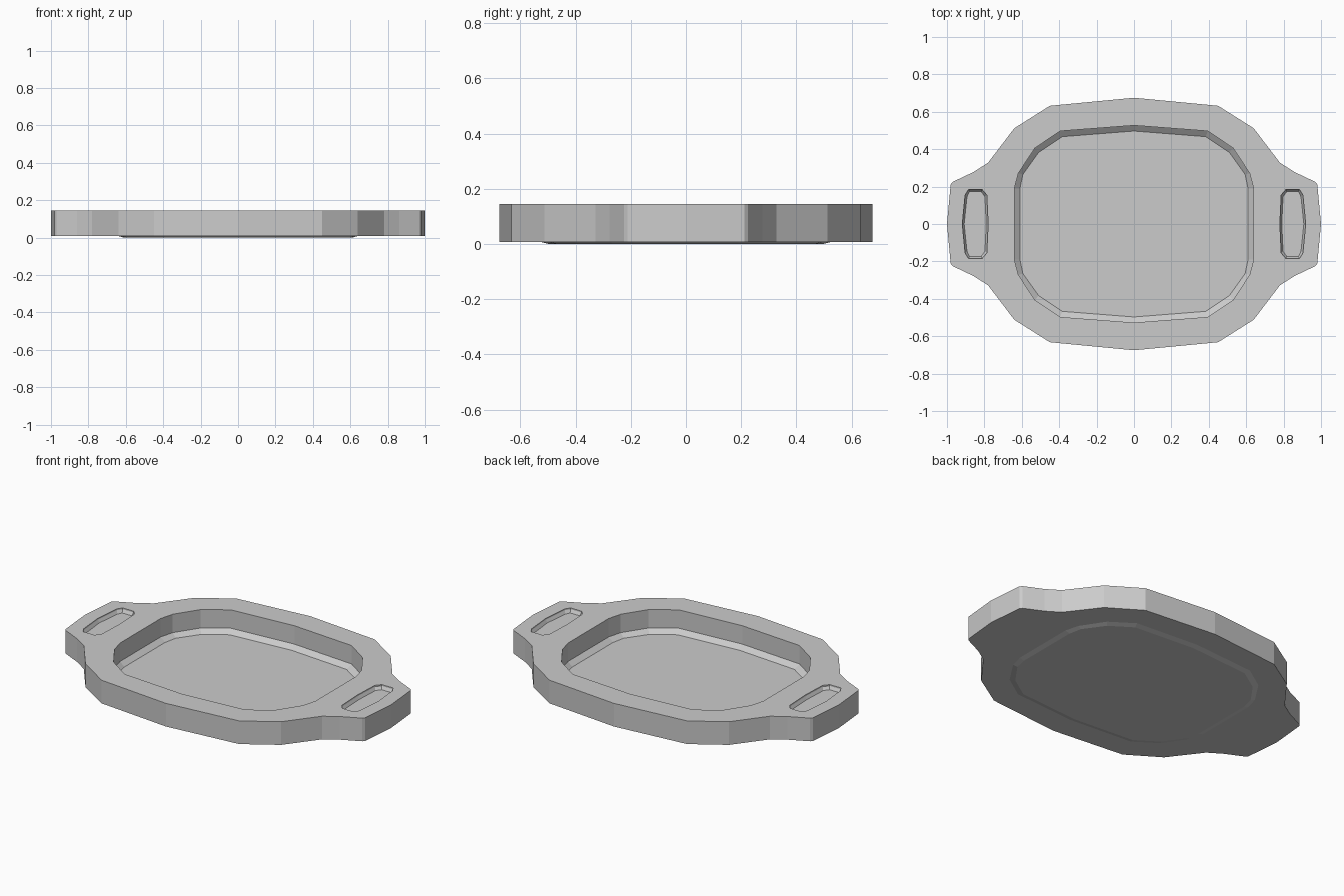
import bpy, bmesh

if "Cube" in bpy.data.objects:
    bpy.data.objects.remove(bpy.data.objects["Cube"])

grey = bpy.data.materials.new("tray grey")
grey.diffuse_color = (0.6, 0.6, 0.6, 1)
grey.use_nodes = True
grey.node_tree.nodes["Principled BSDF"].inputs["Base Color"].default_value = grey.diffuse_color


def mirror_quarter(pts):
    """Full counter-clockwise outline from a quarter running from +y to +x."""
    right = [(x, -y) for x, y in pts] + [(x, y) for x, y in reversed(pts) if y > 0]
    outline = right + [(-x, y) for x, y in reversed(right)]
    return list(dict.fromkeys((x + 0.0, y + 0.0) for x, y in outline))


def loft(name, rings):
    """Closed solid through stacked outlines: [(outline, z), ...] from low to high."""
    bm = bmesh.new()
    loops = [[bm.verts.new((x, y, z)) for x, y in o] for o, z in rings]
    for a, b in zip(loops, loops[1:]):
        n = len(a)
        for i in range(n):
            j = (i + 1) % n
            bm.faces.new((a[i], a[j], b[j], b[i]))
    bm.faces.new(loops[0][::-1])
    bm.faces.new(loops[-1])
    bmesh.ops.recalc_face_normals(bm, faces=bm.faces)
    mesh = bpy.data.meshes.new(name)
    bm.to_mesh(mesh)
    bm.free()
    mesh.materials.append(grey)
    ob = bpy.data.objects.new(name, mesh)
    bpy.context.collection.objects.link(ob)
    return ob


def cut(target, cutter):
    mod = target.modifiers.new(cutter.name, 'BOOLEAN')
    mod.operation = 'DIFFERENCE'
    mod.solver = 'EXACT'
    mod.object = cutter
    cutter.hide_render = True
    cutter.hide_set(True)


TOP, UNDER = 0.145, 0.008

# Outlines of the tray rim, the basin opening and the basin floor
rim = mirror_quarter([(0, .675), (.45, .632), (.64, .512), (.78, .328),
                      (.86, .277), (.97, .225), (.98, .212), (1, 0)])
basin = mirror_quarter([(0, .527), (.395, .497), (.53, .406), (.618, .272), (.64, .19), (.64, 0)])
floor = mirror_quarter([(0, .497), (.383, .467), (.51, .383), (.594, .265), (.61, .19), (.61, 0)])

# Tray body with its basin
body = loft("tray_body", [(rim, UNDER), (rim, TOP)])
cut(body, loft("basin_cutter", [(floor, 0.012), (basin, 0.036), (basin, 0.2)]))

# Shallow grip recess in each handle, slightly tapered
for side, name in ((1, "right"), (-1, "left")):
    def grip(d):
        half = [(.78 + d, 0), (.787 + d, .155 - d), (.812 + d / 2, .184 - d),
                (.885 - d / 2, .184 - d), (.903 - d, .155 - d), (.918 - d, 0)]
        pts = half + [(x, -y) for x, y in half[-2:0:-1]]
        return [(side * x, y) for x, y in pts]
    cut(body, loft(name + "_grip_cutter",
                   [(grip(.010), TOP - .025), (grip(0), TOP - .008), (grip(0), TOP + .03)]))

# Raised foot under the basin
loft("basin_foot", [(floor, 0), (basin, UNDER), (basin, UNDER + .001)])
